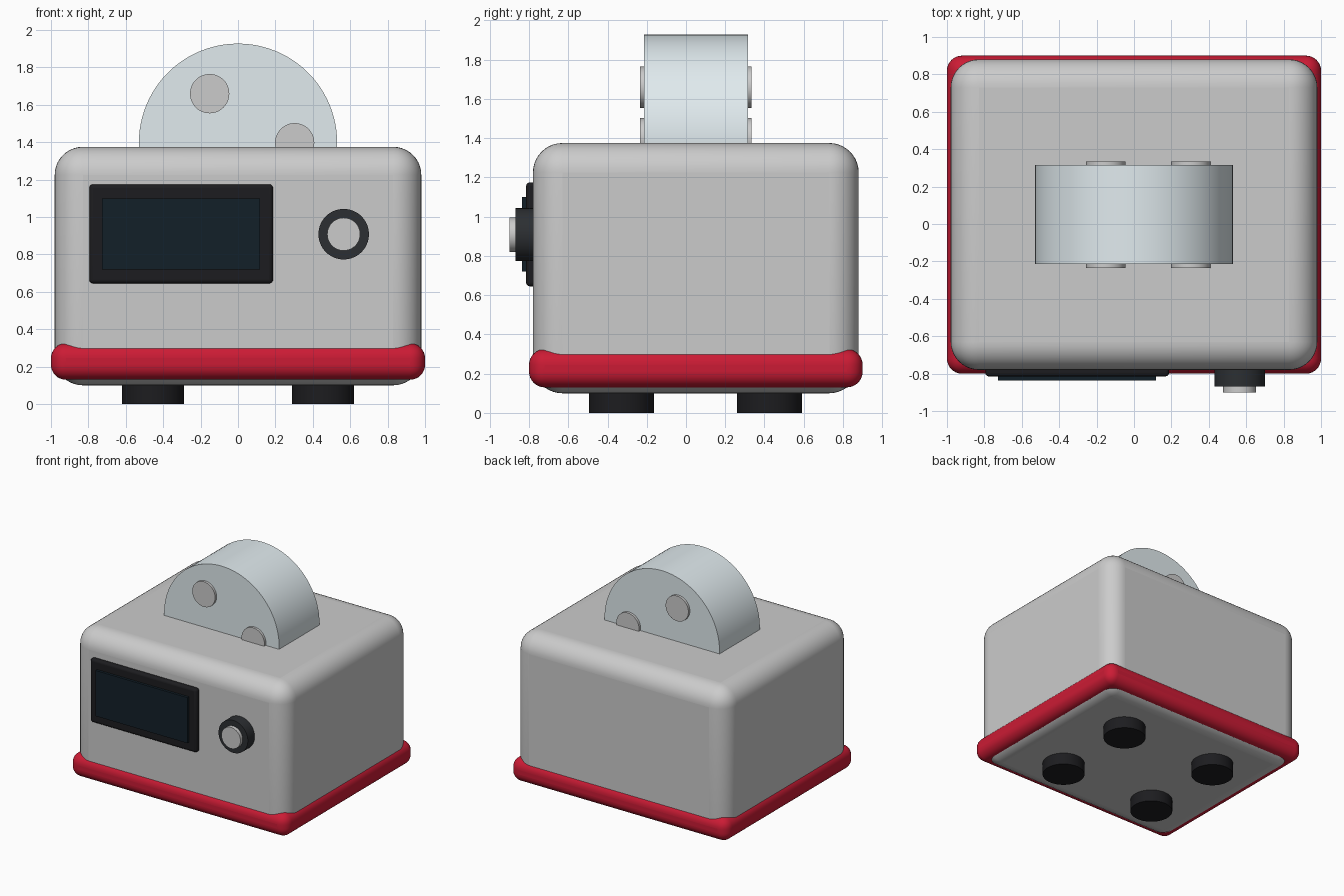
import bpy, bmesh
from math import radians, sin, cos
from mathutils import Matrix, Vector

if "Cube" in bpy.data.objects:
    bpy.data.objects.remove(bpy.data.objects["Cube"])


def material(name, rgb):
    m = bpy.data.materials.new(name)
    m.diffuse_color = (*rgb, 1)
    m.use_nodes = True
    m.node_tree.nodes["Principled BSDF"].inputs["Base Color"].default_value = m.diffuse_color
    return m


RED = material("red", (0.6, 0.011, 0.035))
BLACK = material("black", (0.012, 0.012, 0.014))
GLASS = material("dark_glass", (0.006, 0.014, 0.022))
CHARCOAL = material("charcoal", (0.025, 0.028, 0.032))
PALE = material("pale_blue_grey", (0.75, 0.83, 0.86))


def finish(name, bm, mat, bevel, segments):
    me = bpy.data.meshes.new(name)
    bm.to_mesh(me)
    bm.free()
    ob = bpy.data.objects.new(name, me)
    bpy.context.collection.objects.link(ob)
    if mat:
        me.materials.append(mat)
    if bevel:
        mod = ob.modifiers.new("rounding", 'BEVEL')
        mod.width = bevel
        mod.segments = segments
        mod.limit_method = 'ANGLE'
        mod.angle_limit = radians(40)
    bpy.ops.object.select_all(action='DESELECT')
    ob.select_set(True)
    bpy.context.view_layer.objects.active = ob
    bpy.ops.object.shade_smooth_by_angle(angle=radians(30))
    return ob


def box(name, x, y, z, mat=None, bevel=0, segments=8):
    """Box spanning the given (low, high) ranges."""
    bm = bmesh.new()
    bmesh.ops.create_cube(bm, size=1)
    bmesh.ops.scale(bm, vec=[r[1] - r[0] for r in (x, y, z)], verts=bm.verts)
    bmesh.ops.translate(bm, vec=[sum(r) / 2 for r in (x, y, z)], verts=bm.verts)
    return finish(name, bm, mat, bevel, segments)


def cylinder(name, centre, radius, depth, axis='Z', mat=None, sides=64):
    bm = bmesh.new()
    turn = Matrix.Rotation(radians(90), 4, 'X') if axis == 'Y' else Matrix()
    bmesh.ops.create_cone(bm, cap_ends=True, segments=sides, radius1=radius,
                          radius2=radius, depth=depth,
                          matrix=Matrix.Translation(Vector(centre)) @ turn)
    return finish(name, bm, mat, 0, 1)


# Housing and the red bumper around its foot
box("housing", (-0.98, 0.98), (-0.78, 0.88), (0.10, 1.375), bevel=0.15, segments=10)
box("bumper_band", (-1, 1), (-0.8, 0.9), (0.13, 0.325), RED, bevel=0.08)

# Four rubber feet
for sx, side in ((-1, "left"), (1, "right")):
    for y, end in ((-0.328, "front"), (0.425, "back")):
        cylinder(f"{end}_{side}_foot", (sx * 0.455, y, 0.06), 0.166, 0.12, mat=BLACK)

# Display: frame and glass
box("display_frame", (-0.795, 0.187), (-0.815, -0.76), (0.645, 1.175), BLACK, 0.02, 4)
box("display_glass", (-0.728, 0.118), (-0.836, -0.812), (0.72, 1.10), GLASS)

# Control knob with a light cap
cylinder("knob", (0.565, -0.82, 0.908), 0.135, 0.10, 'Y', CHARCOAL)
cylinder("knob_cap", (0.565, -0.86, 0.908), 0.088, 0.08, 'Y')

# Drum half sunk in the top, with three pins through it
drum = Vector((0, 0.05, 1.397))
cylinder("drum", drum, 0.53, 0.53, 'Y', PALE, 96)
for i in range(3):
    a = radians(120 * i)
    offset = Vector((0.303 * cos(a), 0, 0.303 * sin(a)))
    cylinder(f"drum_pin_{i + 1}", drum + offset, 0.105, 0.57, 'Y', sides=48)
